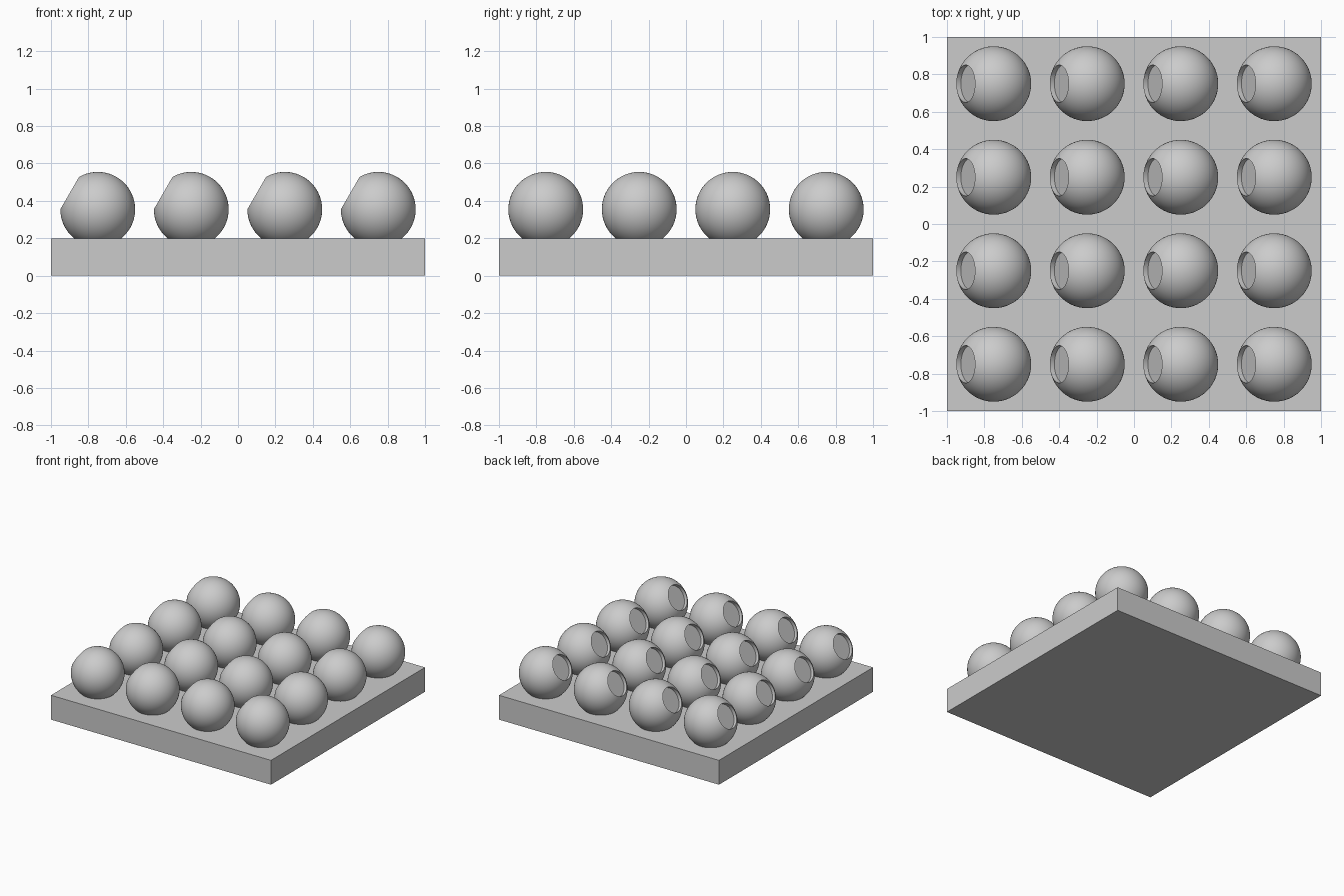
import bpy, bmesh
from math import sin, cos, asin, pi, radians
from mathutils import Matrix

if "Cube" in bpy.data.objects:
    bpy.data.objects.remove(bpy.data.objects["Cube"])

R, HOLE_R, FLOOR = 0.2, 0.1, 0.145   # ball radius, socket radius, socket floor height
SEG, STEPS = 64, 28

# base plate
bpy.ops.mesh.primitive_cube_add(size=1, location=(0, 0, 0.1))
plate = bpy.context.object
plate.name = "base_plate"
plate.scale = (2, 2, 0.2)
bpy.ops.object.transform_apply(location=False, rotation=False, scale=True)

# ball with a flat-bottomed round socket, lathed around its socket axis
a0 = asin(HOLE_R / R)
profile = [(0, FLOOR), (HOLE_R, FLOOR)]
for i in range(STEPS + 1):
    a = a0 + (pi - a0) * i / STEPS
    profile.append((R * sin(a), R * cos(a)))

bm = bmesh.new()
verts = [bm.verts.new((r, 0, z)) for r, z in profile]
edges = [bm.edges.new(pair) for pair in zip(verts, verts[1:])]
bmesh.ops.spin(bm, geom=verts + edges, cent=(0, 0, 0), axis=(0, 0, 1),
               angle=2 * pi, steps=SEG, use_duplicate=False)
bmesh.ops.remove_doubles(bm, verts=bm.verts, dist=1e-5)
bmesh.ops.recalc_face_normals(bm, faces=bm.faces)
# tilt the socket towards -x, 30 degrees above horizontal
bm.transform(Matrix.Rotation(radians(-60), 4, 'Y'))
mesh = bpy.data.meshes.new("socket_ball")
bm.to_mesh(mesh)
bm.free()

# 4 x 4 grid of balls sunk slightly into the plate
for row in range(4):
    for col in range(4):
        ball = bpy.data.objects.new(f"socket_ball_{row + 1}_{col + 1}", mesh)
        ball.location = (-0.75 + 0.5 * col, -0.75 + 0.5 * row, 0.355)
        bpy.context.collection.objects.link(ball)

# smooth balls, crisp socket rims
bpy.ops.object.select_all(action='DESELECT')
ball.select_set(True)
bpy.context.view_layer.objects.active = ball
bpy.ops.object.shade_smooth_by_angle(angle=radians(30))
